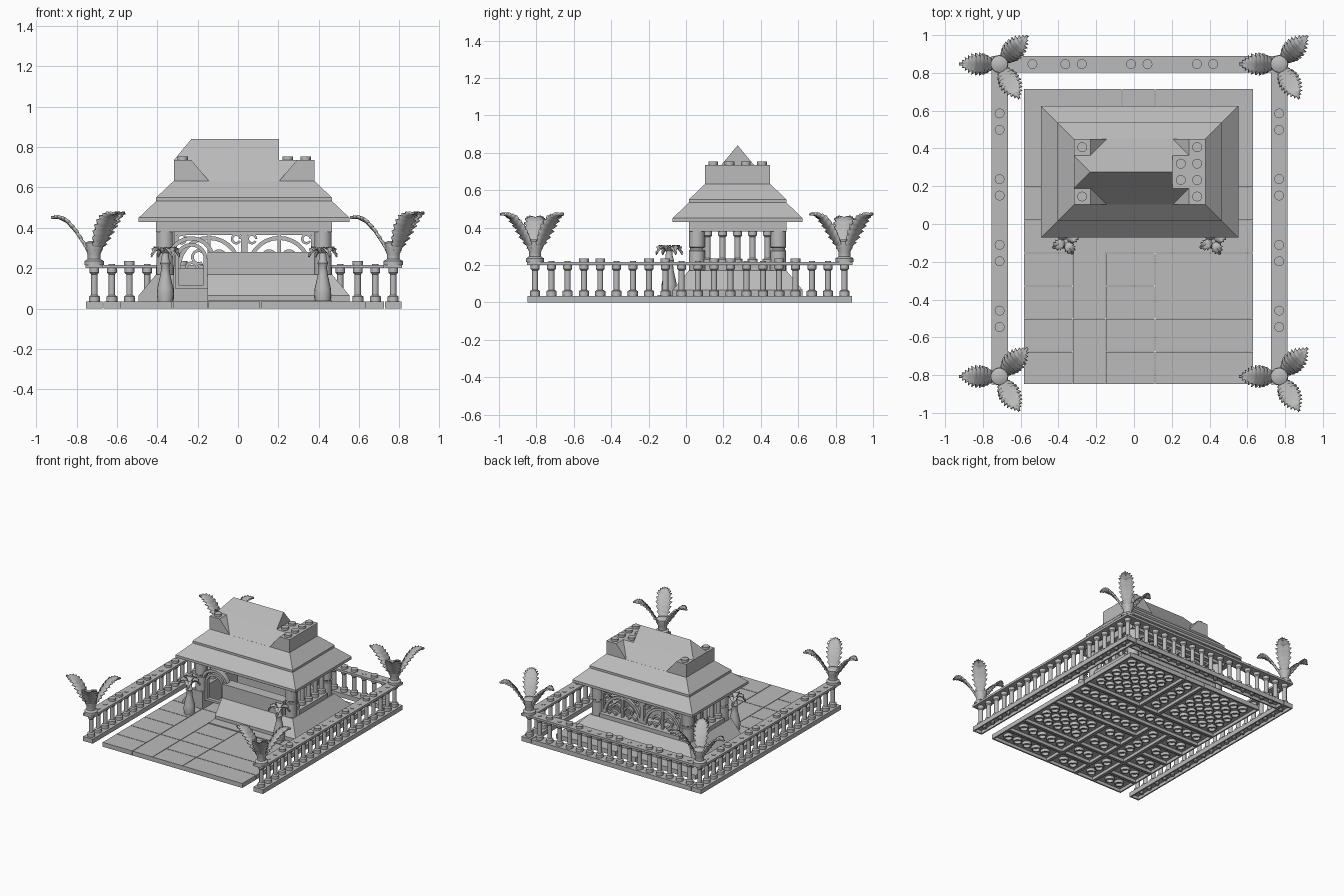
import bpy, bmesh, math
from mathutils import Vector

cube = bpy.data.objects.get("Cube")
if cube:
    bpy.data.objects.remove(cube, do_unlink=True)

P = 0.087            # module pitch
H = 0.035            # plate height
X0, Y0 = -0.585, -0.85
made = []

stone = bpy.data.materials.new("light_grey")
stone.use_nodes = True
stone.diffuse_color = (0.5, 0.5, 0.5, 1)
stone.node_tree.nodes["Principled BSDF"].inputs["Base Color"].default_value = (0.5, 0.5, 0.5, 1)


def finish(bm, name, thickness=0):
    if not thickness:
        bmesh.ops.recalc_face_normals(bm, faces=bm.faces)
    mesh = bpy.data.meshes.new(name)
    bm.to_mesh(mesh)
    bm.free()
    mesh.materials.append(stone)
    ob = bpy.data.objects.new(name, mesh)
    bpy.context.collection.objects.link(ob)
    if thickness:
        mod = ob.modifiers.new("thickness", "SOLIDIFY")
        mod.thickness = thickness
        mod.offset = 0
    made.append(ob)


def skin(bm, rings, closed=False):
    """Join rings of points; cap the ends, or close the loop of rings."""
    rings = [[bm.verts.new(p) for p in ring] for ring in rings]
    pairs = list(zip(rings, rings[1:])) + ([(rings[-1], rings[0])] if closed else [])
    for a, b in pairs:
        for i in range(len(a)):
            j = (i + 1) % len(a)
            bm.faces.new((a[i], a[j], b[j], b[i]))
    if not closed:
        bm.faces.new(rings[0])
        bm.faces.new(rings[-1])


def loft(bm, *rects):
    skin(bm, [[(a, c, z), (b, c, z), (b, d, z), (a, d, z)] for a, b, c, d, z in rects])


def box(bm, a, b, c, d, z0, z1):
    loft(bm, (a, b, c, d, z0), (a, b, c, d, z1))


def prism(bm, points, shift):
    skin(bm, [points, [Vector(p) + Vector(shift) for p in points]])


def lathe(bm, x, y, profile, n=16, closed=False):
    skin(bm, [[(x + r * math.cos(math.tau * i / n), y + r * math.sin(math.tau * i / n), z)
               for i in range(n)] for r, z in profile], closed)


def stud(bm, x, y, z):
    lathe(bm, x, y, [(0.026, z), (0.026, z + 0.018)])


def arc(bm, x, z, r, w, a0, a1, y, depth, n=14):
    """Curved flat bar standing in the xz plane."""
    angles = [math.radians(a0 + (a1 - a0) * i / n) for i in range(n + 1)]
    skin(bm, [[(x + q * math.cos(a), v, z + q * math.sin(a))
               for q, v in ((r, y), (r + w, y), (r + w, y + depth), (r, y + depth))] for a in angles])


def shell(bm, x, y, nx, ny):
    """Plate hollow from below, with tubes inside."""
    g, w = 0.002, 0.011
    a, b, c, d = x + g, x + nx * P - g, y + g, y + ny * P - g
    outer = lambda z: [(a, c, z), (b, c, z), (b, d, z), (a, d, z)]
    inner = lambda z: [(a + w, c + w, z), (b - w, c + w, z), (b - w, d - w, z), (a + w, d - w, z)]
    skin(bm, [inner(H - w), inner(0), outer(0), outer(H)])
    slim = nx == 1 or ny == 1
    for i in range(1, max(nx, 2)):
        for j in range(1, max(ny, 2)):
            tx = x + (i if nx > 1 else 0.5) * P
            ty = y + (j if ny > 1 else 0.5) * P
            if slim:
                lathe(bm, tx, ty, [(0.016, 0.002), (0.016, H - w)], 10)
            else:
                lathe(bm, tx, ty, [(0.035, 0.002), (0.035, H - w), (0.026, H - w), (0.026, 0.002)], 12, True)


# Paved ground, in module cells: start column, row, width, depth
bm = bmesh.new()
paving = [(0, 2 * k, 3, 2) for k in range(5)] + [(5, 2 * k, 3, 2) for k in range(4)]
paving += [(8, 0, 6, 2), (8, 2, 6, 2), (8, 4, 6, 4), (3, 0, 2, 4), (3, 4, 2, 6), (5, 8, 9, 2),
           (0, 10, 14, 2), (0, 12, 6, 6), (6, 12, 2, 6), (8, 12, 6, 6)]
for i, j, nx, ny in paving:
    shell(bm, X0 + i * P, Y0 + j * P, nx, ny)
finish(bm, "paved_ground")


# Spindle fences on three sides
def baluster(bm, x, y, z0, z1):
    lathe(bm, x, y, [(0.027, z0), (0.027, z0 + 0.025), (0.016, z0 + 0.032),
                     (0.016, z1 - 0.03), (0.024, z1 - 0.022), (0.024, z1)], 12)


def fence(name, x, y, count, along_x):
    bm = bmesh.new()
    nx, ny = (count, 1) if along_x else (1, count)
    shell(bm, x, y, nx, ny)
    box(bm, x, x + nx * P, y, y + ny * P, 0.2, 0.217)
    for i in range(count):
        px = x + ((i if along_x else 0) + 0.5) * P
        py = y + ((0 if along_x else i) + 0.5) * P
        baluster(bm, px, py, H, 0.2)
        if (i % 4 in (0, 3) and 0 < i < count - 1) or (along_x and i in (1, count - 2)):
            stud(bm, px, py, 0.217)
        else:
            lathe(bm, px, py, [(0.016, 0.217), (0.016, 0.22)], 12)
    finish(bm, name)


fence("right_fence", -0.755, Y0, 20, False)
fence("left_fence", 0.725, Y0, 20, False)
fence("back_fence", -0.755 + P, 0.803, 16, True)


# Serrated leaves
def leaf(bm, x, y, angle, path, width, n=22):
    out = Vector((math.cos(angle), math.sin(angle), 0))
    side = Vector((-out.y, out.x, 0))
    rows = []
    for i in range(n + 1):
        t = i / n
        s = min(t * (len(path) - 1), len(path) - 1.001)
        k = int(s)
        p = Vector(path[k]).lerp(Vector(path[k + 1]), s - k)
        mid = Vector((x, y, p.y)) + out * p.x
        w = width * (0.2 + math.sin(math.pi * t ** 0.85)) * (1 if i % 2 else 0.66) * (1 - t ** 8)
        lift = Vector((0, 0, 0.35 * w))
        tooth = out * (0.012 if i % 2 else 0) * width / 0.05
        rows.append([bm.verts.new(q) for q in
                     (mid - side * w + lift + tooth, mid, mid + side * w + lift + tooth)])
    for a, b in zip(rows, rows[1:]):
        for j in range(2):
            bm.faces.new((a[j], b[j], b[j + 1], a[j + 1]))


frond = [(0.015, 0.27), (0.05, 0.32), (0.09, 0.38), (0.135, 0.43), (0.175, 0.45), (0.21, 0.45)]
for sx, px in (("right", -0.713), ("left", 0.769)):
    for sy, py in (("front", -0.807), ("back", 0.847)):
        bm = bmesh.new()
        for deg, rise in ((180, 0), (45, 0.02), (-60, 0.02)):
            leaf(bm, px, py, math.radians(deg),
                 [(r, z + rise * r / 0.2) for r, z in frond], 0.05)
        finish(bm, f"{sy}_{sx}_leaves", 0.012)
        bm = bmesh.new()
        lathe(bm, px, py, [(0.048, 0.217), (0.048, 0.235), (0.032, 0.245), (0.032, 0.27),
                           (0.045, 0.3), (0.045, 0.325), (0.025, 0.335)])
        finish(bm, f"{sy}_{sx}_leaf_stem")

# Urns with drooping leaves beside the entrance
droop = [(0.005, 0.27), (0.03, 0.295), (0.055, 0.29), (0.078, 0.255)]
for side, px in (("right", -0.36), ("left", 0.42)):
    bm = bmesh.new()
    lathe(bm, px, -0.09, [(0.038, H), (0.042, 0.07), (0.04, 0.1), (0.024, 0.17),
                          (0.02, 0.21), (0.027, 0.225), (0.02, 0.24), (0.016, 0.28)])
    finish(bm, f"{side}_urn")
    bm = bmesh.new()
    for k in range(4):
        leaf(bm, px, -0.09, math.pi * (k + 0.3) / 2, droop, 0.026, 10)
    finish(bm, f"{side}_urn_leaves", 0.008)

# House footprint
L, R, F, B = -0.405, 0.465, 0.015, 0.537
DOOR = -0.15

# Sloped plinth and low walls
bm = bmesh.new()


def plinth(a, b, c, d, grow):
    ga, gb, gc, gd = (P * g for g in grow)
    wide = (a - ga, b + gb, c - gc, d + gd)
    loft(bm, (*wide, H), (*wide, 0.065), (a, b, c, d, 0.17))


plinth(L, L + P, F, B, (1, 0, 0, 1))
plinth(R - P, R, F, B, (0, 1, 1, 1))
plinth(L, R, B - P, B, (1, 1, 0, 1))
plinth(DOOR, R, F, F + P, (0, 1, 1, 0))
finish(bm, "sloped_plinth")

bm = bmesh.new()
box(bm, DOOR, R, -0.152, F, H, H + 0.005)
finish(bm, "front_step")
bm = bmesh.new()
box(bm, DOOR, R - P, F, F + P, 0.17, 0.28)
finish(bm, "front_parapet")

# Corner pillars and top beams
bm = bmesh.new()
for px in (L + P / 2, R - P / 2):
    for py in (F + P / 2, B - P / 2):
        lathe(bm, px, py, [(0.042, 0.17), (0.042, 0.275), (0.036, 0.28), (0.036, 0.29),
                           (0.042, 0.295), (0.042, 0.385)], 20)
finish(bm, "corner_pillars")
bm = bmesh.new()
for c, d in ((F, F + P), (B - P, B)):
    box(bm, L, R, c, d, 0.38, 0.43)
for a, b in ((L, L + P), (R - P, R)):
    box(bm, a, b, F + P, B - P, 0.38, 0.43)
finish(bm, "top_beams")

# Side spindle windows
for side, px in (("right", L + P / 2), ("left", R - P / 2)):
    bm = bmesh.new()
    box(bm, px - P / 2, px + P / 2, F + P, B - P, 0.17, 0.205)
    for i in range(5):
        baluster(bm, px, 0.116 + 0.08 * i, 0.205, 0.38)
    finish(bm, f"{side}_spindle_window")

# Back scrollwork screens
for name, cx in (("right", L + 3 * P), ("left", R - 3 * P)):
    bm = bmesh.new()
    y, t = B - P / 2 - 0.012, 0.024
    box(bm, cx - 2 * P, cx + 2 * P, B - P, B, 0.17, 0.2)
    box(bm, cx - 2 * P, cx + 2 * P, y, y + t, 0.365, 0.38)
    box(bm, cx - 0.008, cx + 0.008, y, y + t, 0.2, 0.37)
    arc(bm, cx, 0.2, 0.14, 0.02, 0, 180, y, t)
    for s in (-1, 1):
        edge = cx + s * 0.166
        box(bm, edge - 0.008, edge + 0.008, y, y + t, 0.2, 0.37)
        arc(bm, cx + s * 0.05, 0.255, 0.025, 0.014, 0, 300, y, t)
        arc(bm, cx + s * 0.085, 0.2, 0.02, 0.014, 0, 180, y, t)
        arc(bm, cx + s * 0.135, 0.345, 0.015, 0.012, 0, 330, y, t)
    finish(bm, f"{name}_back_screen")

# Arched doorway
bm = bmesh.new()
cx, y = -0.232, F + 0.02
for s in (-1, 1):
    jamb = cx + s * 0.071
    box(bm, jamb - 0.009, jamb + 0.009, y, y + 0.03, 0.1, 0.245)
box(bm, cx - 0.08, cx + 0.08, y, y + 0.03, 0.1, 0.118)
arc(bm, cx, 0.245, 0.062, 0.018, 0, 180, y, 0.03)
arc(bm, cx, 0.24, 0.098, 0.02, 20, 160, y, 0.04)
finish(bm, "arched_doorway")

# Two roof tiers
for name, k, z in (("lower_roof", 1, 0.43), ("upper_roof", 0, 0.53)):
    bm = bmesh.new()
    outer = (L - k * P, R + k * P, F - k * P, B + k * P)
    inner = (outer[0] + P, outer[1] - P, outer[2] + P, outer[3] - P)
    loft(bm, (*outer, z), (*outer, z + 0.02), (*inner, z + 0.103))
    finish(bm, name)

# Roof crown: end blocks with studs and valley slopes between them
a, b, c, d, z0, z1 = L + P, R - P, F + P, B - P, 0.632, 0.735
bm = bmesh.new()
box(bm, a, a + P, c, d, z0, z1)
box(bm, b - P, b, c, d, z0, z1)
prism(bm, [(a, c, z0), (a, d, z0), (a, d - P, z1), (a, c + P, z1)], (b - a, 0, 0))
for x, s in ((a + P, 1), (b - P, -1)):
    prism(bm, [(x, c, z0), (x + s * P, c, z0), (x, c, z1)], (0, d - c, 0))
for x in (a + P / 2, b - P / 2):
    for y in (c + P / 2, d - P / 2):
        stud(bm, x, y, z1)
for x in (b - P / 2, b - 1.5 * P):
    for y in (c + 1.5 * P, d - 1.5 * P):
        stud(bm, x, y, z1)
finish(bm, "roof_crown")

# Ridge with one hipped end
bm = bmesh.new()
mid = (c + d) / 2
end = b - 2 * P
skin(bm, [[(a, mid - P, z1), (a + P, mid, 0.84), (a, mid + P, z1)],
          [(end, mid - P, z1), (end, mid, 0.84), (end, mid + P, z1)]])
finish(bm, "roof_ridge")

# Smooth the round parts, keep hard edges
bpy.ops.object.select_all(action="DESELECT")
for ob in made:
    ob.select_set(True)
bpy.context.view_layer.objects.active = made[0]
bpy.ops.object.shade_smooth_by_angle(angle=0.6)
